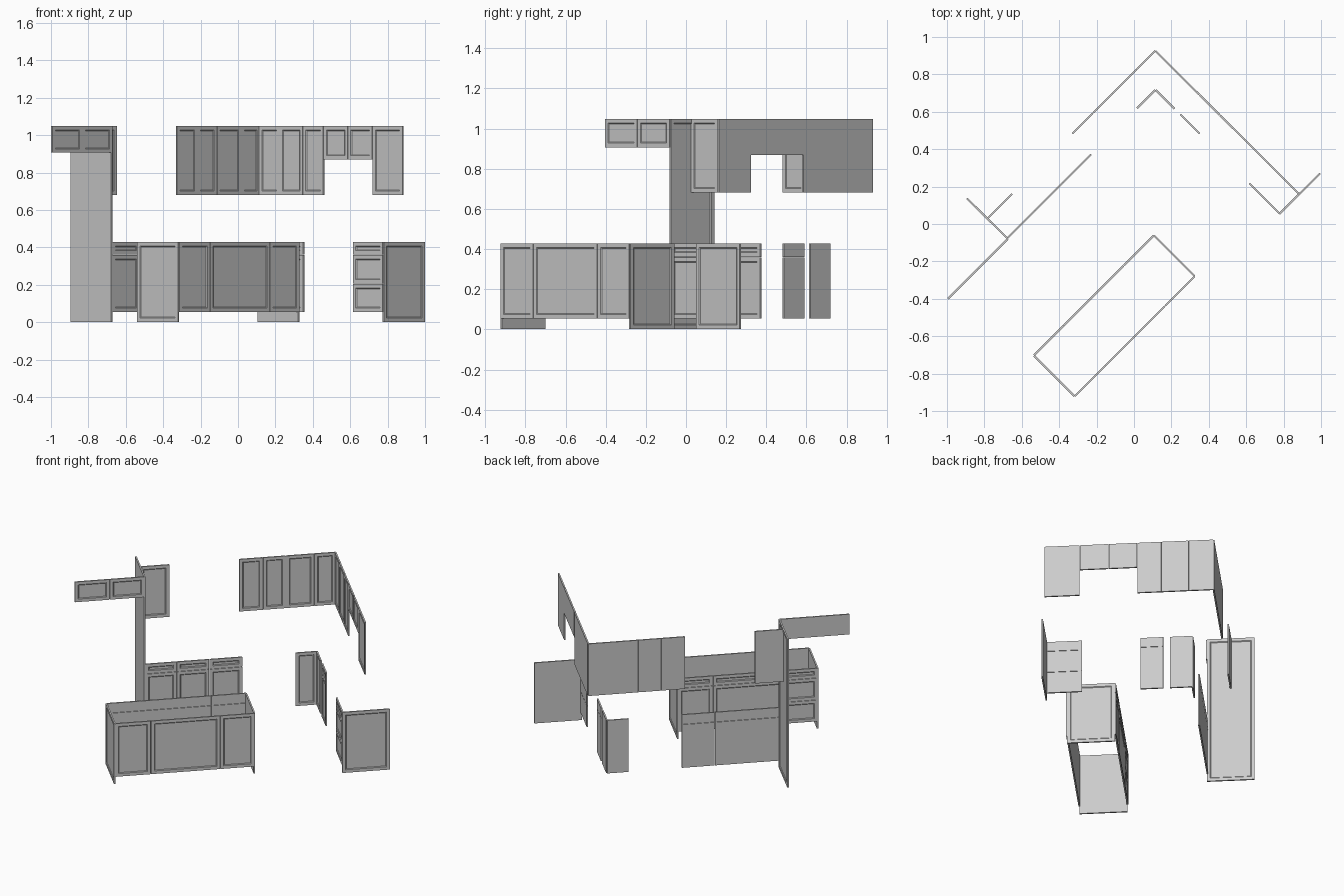
import bpy, bmesh
from mathutils import Vector

if "Cube" in bpy.data.objects:
    bpy.data.objects.remove(bpy.data.objects["Cube"])

THICK, GAP = 0.010, 0.0012
FRAME, SLOPE, DEPTH = 0.021, 0.005, 0.004


def panel(name, a, b, z0, z1):
    """Shaker panel from plan point a to b; the recess is on the right of a->b."""
    a, b = Vector((*a, 0)), Vector((*b, 0))
    u = (b - a).normalized()
    n = Vector((u.y, -u.x, 0))
    a, b = a + u * GAP, b - u * GAP
    z0, z1 = z0 + GAP, z1 - GAP
    bm = bmesh.new()
    corners = [(a, z0), (b, z0), (b, z1), (a, z1)]
    front = [bm.verts.new(p + n * THICK / 2 + Vector((0, 0, z))) for p, z in corners]
    back = [bm.verts.new(p - n * THICK / 2 + Vector((0, 0, z))) for p, z in corners]
    face = bm.faces.new(front)
    bm.faces.new(back[::-1])
    for i in range(4):
        j = (i + 1) % 4
        bm.faces.new((front[j], front[i], back[i], back[j]))
    bmesh.ops.recalc_face_normals(bm, faces=bm.faces)
    # flat outer frame, then sloped step into the recessed field
    bmesh.ops.inset_region(bm, faces=[face], thickness=FRAME, use_even_offset=True)
    bmesh.ops.inset_region(bm, faces=[face], thickness=SLOPE, depth=-DEPTH, use_even_offset=True)
    me = bpy.data.meshes.new(name)
    bm.to_mesh(me)
    bm.free()
    bpy.context.collection.objects.link(bpy.data.objects.new(name, me))


def run(name, a, b, xs, rows):
    """Row of fronts on line a-b, split at x values; rows = z levels per column."""
    def at(x):
        t = (x - a[0]) / (b[0] - a[0])
        return (x, a[1] + t * (b[1] - a[1]))
    edges = [a[0], *xs, b[0]]
    for i, levels in enumerate(rows):
        for k in range(len(levels) - 1):
            panel(f"{name}_{i + 1}_{k + 1}", at(edges[i]), at(edges[i + 1]), levels[k], levels[k + 1])


DOOR = (0.053, 0.43)                      # base door
DRAWER = (0.053, 0.36, 0.43)              # door with a drawer above
STACK = (0.053, 0.205, 0.36, 0.43)        # three drawers
WALL = (0.68, 1.05)                       # wall cupboard door
END = (0.0, 0.43)                         # end panel down to the floor

# wall cupboards around the far corner
run("left_wall_door", (-0.33, 0.483), (0.115, 0.928), [-0.22, -0.115, 0.015], [WALL] * 4)
HOOD = (0.868, 1.05)
run("right_wall_door", (0.115, 0.925), (0.883, 0.16), [0.225, 0.35, 0.46, 0.59, 0.722],
    [WALL, WALL, WALL, HOOD, HOOD, WALL])

# base cupboards in the far corner
run("corner_left_base_door", (0.015, 0.618), (0.115, 0.718), [], [DOOR])
run("corner_right_base_door", (0.115, 0.718), (0.218, 0.615), [], [DOOR])
run("narrow_base", (0.247, 0.588), (0.352, 0.483), [], [DRAWER])

# right end: drawer stack and end panel
run("drawer_stack", (0.617, 0.218), (0.778, 0.057), [], [STACK])
run("base_end_panel", (0.776, 0.053), (0.996, 0.272), [], [END])

# left wall: base run, single wall door, tall panel, bridge doors
run("left_base", (-0.675, -0.073), (-0.228, 0.374), [-0.53, -0.38], [DRAWER] * 3)
run("single_wall_door", (-0.785, 0.027), (-0.65, 0.162), [], [WALL])
run("tall_side_panel", (-0.674, -0.08), (-0.894, 0.138), [], [(0.0, 1.05)])
run("bridge_door", (-0.996, -0.401), (-0.674, -0.079), [-0.835], [(0.905, 1.05)] * 2)

# island
S, E, N, W = (-0.317, -0.922), (0.325, -0.28), (0.106, -0.061), (-0.536, -0.703)
run("island_seat_side_door", S, E, [-0.152, 0.167], [DOOR] * 3)
run("island_far_end_panel", E, N, [], [END])
run("island_work_side", N, W, [-0.055, -0.375], [DRAWER, DRAWER, STACK])
run("island_near_end_panel", W, S, [], [END])
